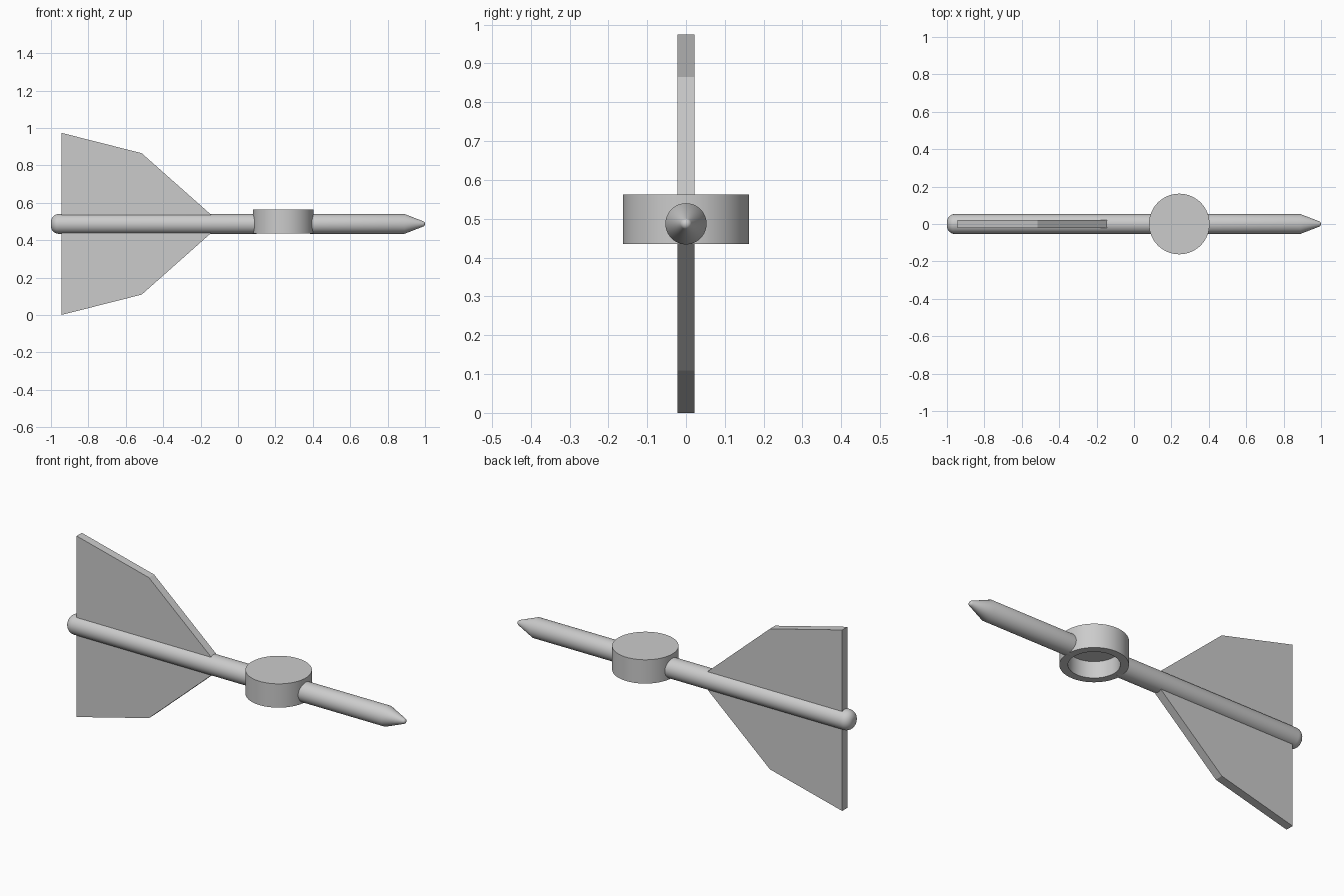
import bpy, bmesh, math
from mathutils import Matrix

cube = bpy.data.objects.get("Cube")
if cube:
    bpy.data.objects.remove(cube, do_unlink=True)

grey = bpy.data.materials.new("plain grey")
grey.use_nodes = True
colour = (0.6, 0.6, 0.6, 1)
grey.diffuse_color = colour
grey.node_tree.nodes["Principled BSDF"].inputs["Base Color"].default_value = colour

AXIS_Z = 0.487   # height of the shaft axis
R = 0.053        # shaft radius
HUB_X = 0.242


def finish(name, bm, smooth=True):
    bmesh.ops.recalc_face_normals(bm, faces=bm.faces)
    mesh = bpy.data.meshes.new(name)
    bm.to_mesh(mesh)
    bm.free()
    obj = bpy.data.objects.new(name, mesh)
    mesh.materials.append(grey)
    bpy.context.collection.objects.link(obj)
    if smooth:
        bpy.ops.object.select_all(action="DESELECT")
        obj.select_set(True)
        bpy.context.view_layer.objects.active = obj
        bpy.ops.object.shade_smooth_by_angle(angle=math.radians(30))
    return obj


def lathe(name, profile, matrix, steps=64):
    """Spin (radius, height) points about z, then place the result."""
    bm = bmesh.new()
    verts = [bm.verts.new((r, 0, h)) for r, h in profile]
    edges = [bm.edges.new(pair) for pair in zip(verts, verts[1:])]
    bmesh.ops.spin(bm, geom=verts + edges, cent=(0, 0, 0), axis=(0, 0, 1),
                   angle=math.tau, steps=steps)
    bmesh.ops.remove_doubles(bm, verts=bm.verts, dist=1e-5)
    bm.transform(matrix)
    return finish(name, bm)


def arc(centre_r, centre_h, radius, start, end, n=8):
    angles = [math.radians(start + (end - start) * i / n) for i in range(n + 1)]
    return [(centre_r + radius * math.cos(a), centre_h + radius * math.sin(a))
            for a in angles]


along_x = Matrix.Translation((0, 0, AXIS_Z)) @ Matrix.Rotation(math.pi / 2, 4, "Y")

# Rear shaft with a rounded tail end
fillet = 0.042
tail = arc(R - fillet, fillet - 1, fillet, -90, 0)
lathe("rear_shaft", [(0, -1)] + tail + [(R, 0.1), (0, 0.1)], along_x)

# Front shaft with a conical nose and blunt rounded tip
tip = arc(0, 0.985, 0.015, 20, 90)
lathe("front_shaft", [(0, 0.385), (R, 0.385), (R, 0.89)] + tip[:-1] + [(0, 1)], along_x)

# Round hub, hollowed from below
bottom, top, ceiling = 0.435, 0.563, 0.523
outer, inner = 0.162, 0.122
lathe("hub_cup", [(0, top), (outer, top), (outer, bottom), (inner, bottom),
                  (inner, ceiling), (0, ceiling)],
      Matrix.Translation((HUB_X, 0, 0)), 80)

# Flat tail fins, mirrored above and below the shaft
outline = [(-0.945, 0), (-0.945, AXIS_Z), (-0.515, 0.378), (-0.145, 0.05), (-0.145, 0)]
for name, side in (("upper_fin", 1), ("lower_fin", -1)):
    bm = bmesh.new()
    face = bm.faces.new([bm.verts.new((x, -0.022, AXIS_Z + side * h)) for x, h in outline])
    grown = bmesh.ops.extrude_face_region(bm, geom=[face])["geom"]
    bmesh.ops.translate(bm, vec=(0, 0.044, 0),
                        verts=[v for v in grown if isinstance(v, bmesh.types.BMVert)])
    finish(name, bm, smooth=False)
